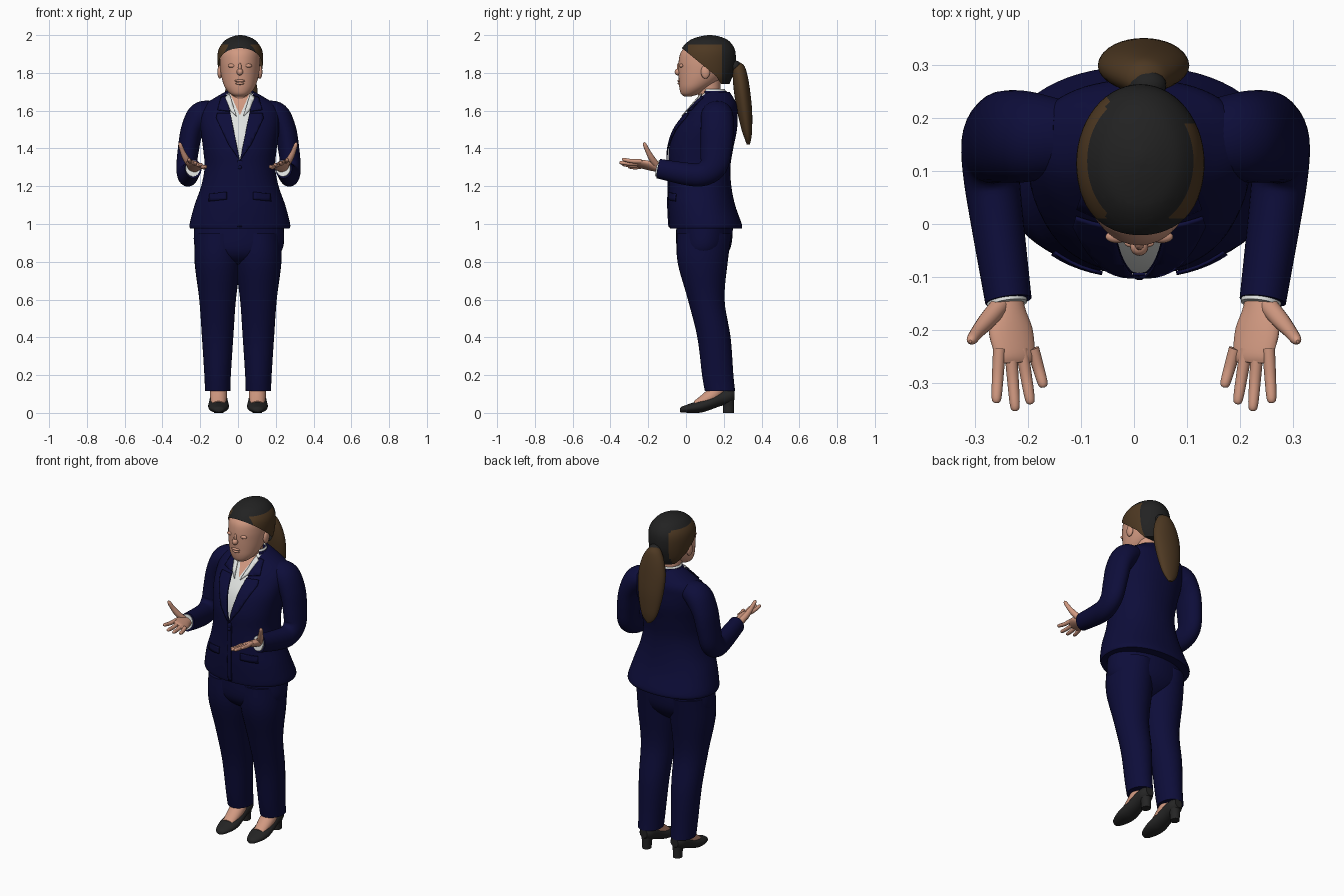
import bpy, bmesh, math
from mathutils import Vector, Matrix
from mathutils.bvhtree import BVHTree

cube = bpy.data.objects.get("Cube")
if cube:
    bpy.data.objects.remove(cube, do_unlink=True)

CX = 0.01          # the body leans slightly to its left
parts = []


def material(name, r, g, b):
    m = bpy.data.materials.new(name)
    m.use_nodes = True
    m.diffuse_color = (r, g, b, 1)
    shader = m.node_tree.nodes["Principled BSDF"]
    shader.inputs["Base Color"].default_value = (r, g, b, 1)
    shader.inputs["Roughness"].default_value = 0.8
    return m


navy = material("navy cloth", 0.004, 0.004, 0.042)
white = material("white shirt", 0.75, 0.77, 0.75)
skin = material("skin", 0.64, 0.32, 0.22)
black = material("black hair", 0.016, 0.016, 0.016)
brown = material("brown hair", 0.075, 0.04, 0.016)
leather = material("black leather", 0.018, 0.018, 0.018)


def make(name, bm, *mats):
    bmesh.ops.recalc_face_normals(bm, faces=bm.faces[:])
    mesh = bpy.data.meshes.new(name)
    bm.to_mesh(mesh)
    bm.free()
    ob = bpy.data.objects.new(name, mesh)
    bpy.context.collection.objects.link(ob)
    for m in mats:
        mesh.materials.append(m)
    parts.append(ob)
    return ob


def spline(rings, steps):
    """Catmull-Rom through ring tuples (x, y, z, radius a, radius b)."""
    out = []
    last = len(rings) - 1
    for i in range(last):
        p, q, r, s = (rings[max(i - 1, 0)], rings[i], rings[i + 1], rings[min(i + 2, last)])
        for k in range(steps):
            t = k / steps
            out.append([b + t / 2 * (c - a + t * (2 * a - 5 * b + 4 * c - d
                        + t * (3 * (b - c) + d - a))) for a, b, c, d in zip(p, q, r, s)])
    return out + [list(rings[-1])]


def loft_mesh(rings, hint=(1, 0, 0), axis=None, n=32, power=2, steps=5, caps=True):
    """Skin rounded rings along a path; a fixed axis keeps rings parallel."""
    bm = bmesh.new()
    rows = spline(rings, steps)
    a = Vector(hint)
    loops = []
    for i, row in enumerate(rows):
        tangent = Vector(rows[min(i + 1, len(rows) - 1)][:3]) - Vector(rows[max(i - 1, 0)][:3])
        t = Vector(axis) if axis else tangent.normalized()
        a = (a - t * a.dot(t)).normalized()
        b = t.cross(a)
        loop = []
        for k in range(n):
            u = math.tau * k / n
            c, s = math.cos(u), math.sin(u)
            c = math.copysign(abs(c) ** (2 / power), c) * max(row[3], 0.001)
            s = math.copysign(abs(s) ** (2 / power), s) * max(row[4], 0.001)
            loop.append(bm.verts.new(Vector(row[:3]) + a * c + b * s))
        loops.append(loop)
    for lo, hi in zip(loops, loops[1:]):
        for k in range(n):
            bm.faces.new((lo[k], lo[k - 1], hi[k - 1], hi[k]))
    if caps:
        bm.faces.new(loops[0])
        bm.faces.new(loops[-1])
    return bm


def stack(x, rows, **kw):
    """Loft of level rings given as (z, y, half width, half depth)."""
    return loft_mesh([(x, y, z, w, d) for z, y, w, d in rows], axis=(0, 0, 1), **kw)


def cut(bm, point, normal):
    bmesh.ops.bisect_plane(bm, geom=bm.verts[:] + bm.edges[:] + bm.faces[:],
                           plane_co=point, plane_no=normal, dist=1e-5)


def ball(name, mat, place, size):
    bm = bmesh.new()
    bmesh.ops.create_uvsphere(bm, u_segments=20, v_segments=12, radius=1,
                              matrix=Matrix.Translation(place) @ Matrix.Diagonal((*size, 1)))
    return make(name, bm, mat)


# Jacket body, with the shirt opening cut in as a V
torso = stack(CX, [
    (.975, .105, .262, .19), (1, .103, .266, .192), (1.1, .083, .24, .177),
    (1.2, .074, .205, .166), (1.3, .072, .187, .163), (1.4, .08, .195, .17),
    (1.5, .105, .208, .165), (1.58, .135, .21, .138), (1.63, .155, .19, .115),
    (1.67, .16, .13, .09), (1.7, .16, .078, .07)], n=64, power=2.2)
openings = [(1.335, .2), (1.575, .45)]
for apex, slope in openings:
    for s in (1, -1):
        cut(torso, (CX, 0, apex), (1, 0, -slope * s))
for f in torso.faces:
    c = f.calc_center_median()
    for i, (apex, slope) in enumerate(openings):
        if c.y < .15 and abs(c.x - CX) < slope * (c.z - apex):
            f.material_index = i + 1
jacket = make("jacket_body", torso, navy, white, skin)
tree = BVHTree.FromPolygons([v.co for v in jacket.data.vertices],
                            [p.vertices[:] for p in jacket.data.polygons])


def plate(name, outline, mat, lift=.006):
    """Thin cloth panel laid on the front of the jacket."""
    bm = bmesh.new()
    bm.faces.new([bm.verts.new((x + CX, 0, z)) for x, z in outline])
    for i in range(-10, 11):
        cut(bm, (i * .02, 0, 0), (1, 0, 0))
    for i in range(50, 86):
        cut(bm, (0, 0, i * .02), (0, 0, 1))
    for v in bm.verts:
        hit = tree.ray_cast(Vector((v.co.x, -1, v.co.z)), Vector((0, 1, 0)))[0]
        v.co.y = (hit.y if hit else .14) - lift
    solid = make(name, bm, mat).modifiers.new("thickness", "SOLIDIFY")
    solid.thickness = .006
    solid.offset = 0


def side_plate(name, s, outline, mat, lift=.006):
    plate(name, [(x * s, z) for x, z in outline], mat, lift)


plate("front_overlap", [(-.012, .985), (.012, .985), (.012, 1.335), (-.012, 1.335)], navy, .003)
ball("jacket_button", navy, (CX, -.1, 1.3), (.01, .006, .01))

# Collars that wrap the back of the neck
for name, mat, grow, top in (("shirt_collar", white, 0, 1.715), ("jacket_collar", navy, .008, 1.705)):
    bm = stack(CX, [(1.64, .15, .085 + grow, .08 + grow), (top, .14, .067 + grow, .066 + grow)],
               caps=False)
    bmesh.ops.delete(bm, geom=[f for f in bm.faces if f.calc_center_median().y < .1], context="FACES")
    make(name, bm, mat).modifiers.new("thickness", "SOLIDIFY").thickness = .005

# Trousers
make("trouser_hips", stack(.005, [
    (.77, .095, .03, .04), (.8, .09, .13, .09), (.84, .09, .21, .128),
    (.9, .095, .238, .147), (1.02, .1, .235, .15)], n=40), navy)

for s, side in ((1, "left_"), (-1, "right_")):
    make(side + "trouser_leg", stack(.108 * s, [
        (.115, .18, .067, .08), (.2, .168, .07, .083), (.4, .148, .083, .088),
        (.6, .107, .097, .097), (.8, .088, .122, .133), (.95, .097, .118, .145)]), navy)

    # Lapels, shirt collar points and pocket flaps
    side_plate(side + "lapel", s, [(0, 1.335), (.06, 1.42), (.125, 1.56), (.12, 1.585), (.05, 1.585)],
               navy, .008)
    side_plate(side + "lapel_top", s, [(.053, 1.595), (.118, 1.605), (.1, 1.67), (.07, 1.68)], navy, .008)
    side_plate(side + "collar_point", s, [(.018, 1.57), (.05, 1.6), (.078, 1.67), (.055, 1.69)], white, .012)
    side_plate(side + "pocket_flap", s, [(.07, 1.13), (.165, 1.12), (.16, 1.16), (.07, 1.17)], navy)

    # Sleeve from shoulder through a bent elbow to the cuff
    make(side + "sleeve", loft_mesh([(x * s + .003, y, z, a, b) for x, y, z, a, b in [
        (.14, .165, 1.6, .07, .055), (.2, .165, 1.575, .085, .07), (.245, .165, 1.5, .087, .06),
        (.265, .16, 1.4, .083, .056), (.275, .145, 1.31, .075, .054), (.272, .09, 1.264, .063, .053),
        (.262, .01, 1.264, .06, .05), (.24, -.145, 1.293, .052, .044)]], hint=(0, 1, 0)), navy)
    make(side + "shirt_cuff", loft_mesh([
        (.244 * s, -.12, 1.288, .044, .038), (.239 * s, -.152, 1.295, .044, .038)], hint=(0, 0, 1)), white)

    # Open hand, palm up with the thumb outward
    make(side + "palm", loft_mesh([(x * s, y, z, a, b) for x, y, z, a, b in [
        (.24, -.11, 1.29, .031, .024), (.238, -.155, 1.3, .033, .022), (.233, -.2, 1.31, .045, .019),
        (.224, -.245, 1.318, .041, .014), (.222, -.262, 1.32, .033, .008)]],
        hint=(.9 * s, 0, .4), n=20), skin)
    tips = [(.17, -.308, 1.303), (.195, -.34, 1.315), (.224, -.353, 1.325), (.26, -.338, 1.342)]
    for i, (x, y, z) in enumerate(tips):
        base = Vector(((.191 + .021 * i) * s, -.235, 1.305 + .009 * i))
        tip = Vector((x * s, y, z))
        mid = base.lerp(tip, .5) - Vector((0, 0, .004))
        make(side + "finger_" + str(i + 1), loft_mesh([
            (*base, .012, .012), (*mid, .011, .011), (*base.lerp(tip, .92), .009, .009),
            (*tip, .003, .003)], n=12), skin)
    make(side + "thumb", loft_mesh([(x * s, y, z, r, r) for x, y, z, r in [
        (.25, -.15, 1.305, .018), (.275, -.18, 1.345, .017), (.294, -.202, 1.385, .013),
        (.306, -.218, 1.42, .01), (.309, -.222, 1.432, .003)]], hint=(0, 1, 0), n=14), skin)

    # Foot and heeled shoe
    fx = .103 * s
    make(side + "foot", loft_mesh([
        (fx, .178, .17, .045, .045), (fx, .158, .11, .045, .042), (fx, .11, .072, .043, .036),
        (fx, .05, .044, .034, .02)]), skin)
    make(side + "shoe", loft_mesh([(fx, y, z, w, h) for y, z, w, h in [
        (-.032, .014, .01, .009), (-.02, .018, .03, .016), (.03, .026, .05, .026), (.08, .036, .055, .034),
        (.13, .053, .051, .036), (.18, .075, .046, .04), (.23, .088, .042, .04), (.258, .095, .025, .025)]],
        axis=(0, 1, 0)), leather)
    make(side + "shoe_heel", stack(fx, [
        (0, .225, .025, .028), (.04, .225, .027, .029), (.085, .22, .036, .035)], n=20), leather)

    # Ears and closed eyelids
    ball(side + "ear", skin, (CX + .106 * s, .103, 1.805), (.013, .024, .036))
    ball(side + "eyelid", skin, (CX + .042 * s, -.024, 1.838), (.022, .012, .011))

# Head and neck
make("neck", stack(CX, [(1.56, .145, .06, .055), (1.64, .13, .058, .058),
                        (1.7, .122, .057, .06), (1.78, .12, .06, .065)]), skin)
make("head", stack(CX, [
    (1.675, .008, .025, .018), (1.69, .023, .052, .05), (1.72, .045, .077, .08),
    (1.76, .07, .093, .108), (1.81, .09, .103, .13), (1.86, .095, .106, .134),
    (1.91, .1, .103, .127), (1.95, .115, .083, .104), (1.975, .115, .045, .06)], n=40), skin)
ball("nose", skin, (CX, -.043, 1.805), (.017, .017, .018))
ball("nose_bridge", skin, (CX, -.038, 1.828), (.009, .011, .025))
ball("upper_lip", skin, (CX, -.037, 1.758), (.028, .009, .007))
ball("lower_lip", skin, (CX, -.036, 1.744), (.023, .009, .007))

# Swept-back hair: trimmed at the hairline, brown on the temples
hair = stack(CX + .002, [
    (1.74, .145, .08, .085), (1.78, .13, .106, .115), (1.84, .115, .119, .146),
    (1.9, .115, .12, .148), (1.94, .118, .107, .133), (1.975, .122, .077, .098),
    (1.993, .125, .04, .05), (2, .125, .008, .01)], n=56)
brow, nape = Vector((0, -.02, 1.93)), Vector((0, .125, 1.84))
brow_up, nape_back = Vector((0, .63, .77)), Vector((0, .85, .52))
for point, normal in ((brow, brow_up), (nape, nape_back), (Vector((0, 0, 1.95)), (0, 0, 1)),
                      (Vector((0, .19, 0)), (0, 1, 0)), (Vector((0, .01, 0)), (0, 1, 0))):
    cut(hair, point, normal)
bare = []
for f in hair.faces:
    c = f.calc_center_median()
    if (c - brow).dot(brow_up) < 0 and (c - nape).dot(nape_back) < 0:
        bare.append(f)
    limit = .19 if c.x > CX else .24
    f.material_index = int(abs(c.x - CX) > .06 and .01 < c.y < limit and c.z < 1.95)
bmesh.ops.delete(hair, geom=bare, context="FACES")
make("hair", hair, black, brown)
ball("hair_tie", black, (.025, .262, 1.835), (.036, .03, .03))
make("ponytail", stack(.018, [
    (1.42, .33, .012, .008), (1.45, .328, .04, .017), (1.5, .322, .06, .028), (1.6, .31, .08, .04),
    (1.7, .297, .086, .043), (1.78, .287, .07, .04), (1.835, .278, .042, .032),
    (1.855, .272, .015, .015)]), brown)

# Smooth shading with crisp hems
bpy.ops.object.select_all(action="DESELECT")
for ob in parts:
    ob.select_set(True)
bpy.context.view_layer.objects.active = jacket
bpy.ops.object.shade_smooth_by_angle(angle=math.radians(45))
